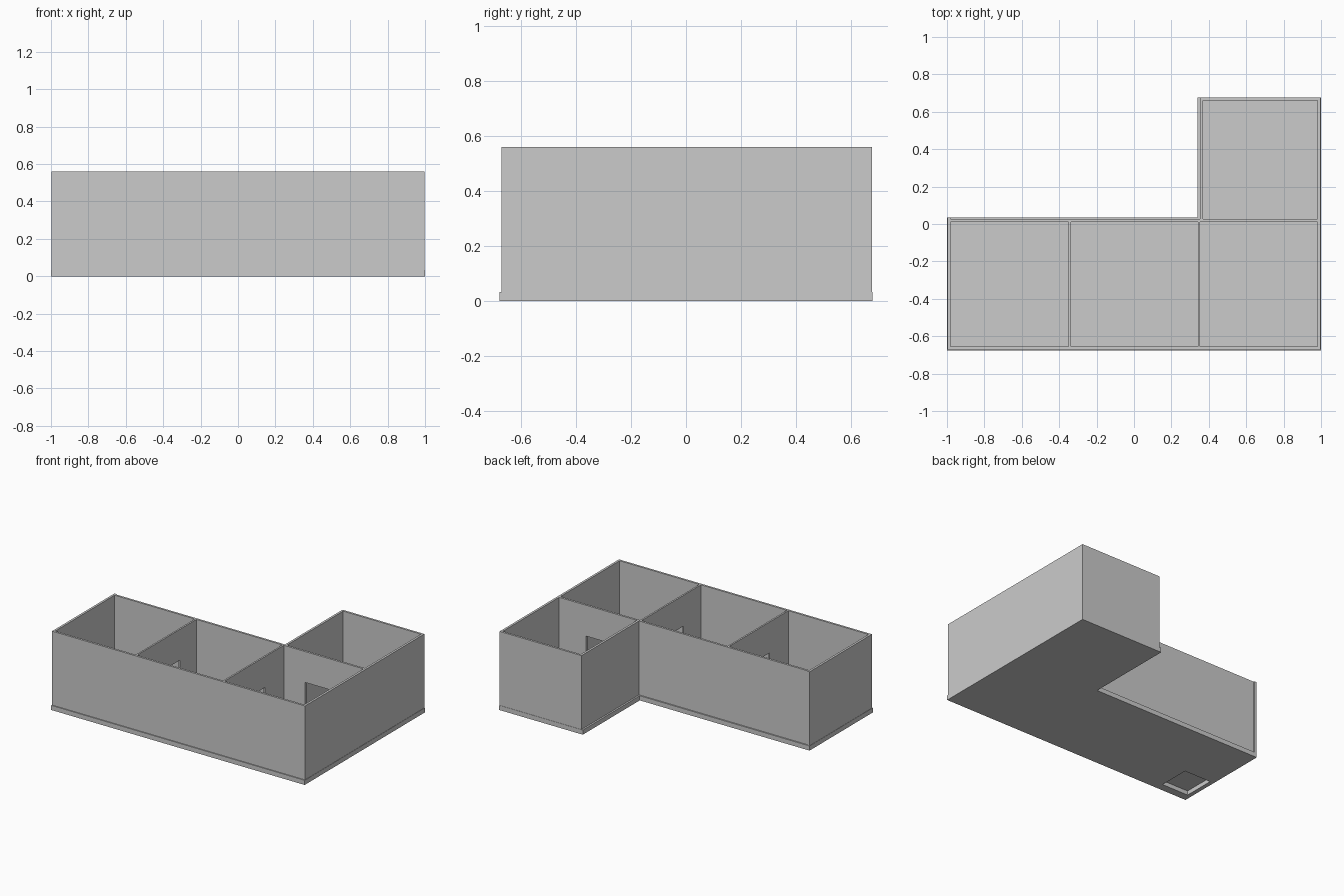
import bpy
import bmesh

cube = bpy.data.objects.get("Cube")
if cube:
    bpy.data.objects.remove(cube, do_unlink=True)

SLAB = 0.033      # floor thickness
TOP = 0.56        # wall top
DOOR_TOP = 0.34   # doorway head

grey = bpy.data.materials.new("plain_grey")
grey.use_nodes = True
grey.diffuse_color = (0.6, 0.6, 0.6, 1)
grey.node_tree.nodes["Principled BSDF"].inputs["Base Color"].default_value = (0.6, 0.6, 0.6, 1)


def prism(name, outline, z0, z1):
    """Vertical prism from a flat outline."""
    bm = bmesh.new()
    base = bm.faces.new([bm.verts.new((x, y, z0)) for x, y in outline])
    grown = bmesh.ops.extrude_face_region(bm, geom=[base])["geom"]
    top = [v for v in grown if isinstance(v, bmesh.types.BMVert)]
    bmesh.ops.translate(bm, verts=top, vec=(0, 0, z1 - z0))
    bmesh.ops.recalc_face_normals(bm, faces=bm.faces)
    mesh = bpy.data.meshes.new(name)
    bm.to_mesh(mesh)
    bm.free()
    mesh.materials.append(grey)
    obj = bpy.data.objects.new(name, mesh)
    bpy.context.collection.objects.link(obj)
    return obj


def box(name, x0, x1, y0, y1, z0=SLAB, z1=TOP):
    return prism(name, [(x0, y0), (x1, y0), (x1, y1), (x0, y1)], z0, z1)


def cut(obj, cutter):
    """Subtract a hidden cutter."""
    cutter.hide_render = True
    cutter.hide_viewport = True
    cutter.display_type = 'WIRE'
    mod = obj.modifiers.new("cut", 'BOOLEAN')
    mod.operation = 'DIFFERENCE'
    mod.solver = 'EXACT'
    mod.object = cutter


# L-shaped floor slab with a square recess in its underside
floor = prism("floor_slab", [(-1, -0.677), (1, -0.677), (1, 0.677),
                             (0.34, 0.677), (0.34, 0.036), (-1, 0.036)], 0, SLAB)
cut(floor, box("recess_cutter", -0.97, -0.76, -0.62, -0.395, -0.1, 0.03))

# outer walls
box("front_wall", -0.998, 0.998, -0.67, -0.655)
box("right_end_wall", -0.998, -0.982, -0.655, 0.034)
box("left_end_wall", 0.982, 0.998, -0.655, 0.675)
box("main_back_wall", -0.982, 0.353, 0.012, 0.027)
box("wing_side_wall", 0.352, 0.368, 0.027, 0.675)
box("wing_back_wall", 0.368, 0.982, 0.66, 0.675)

# cross partitions, each with a doorway
for name, x, d0, d1 in (("right_partition", -0.343, -0.44, -0.175),
                        ("left_partition", 0.347, -0.46, -0.2)):
    x0, x1 = x - 0.006, x + 0.006
    box(name + "_front", x0, x1, -0.655, d0)
    box(name + "_back", x0, x1, d1, 0.012)
    box(name + "_lintel", x0, x1, d0, d1, DOOR_TOP)

# partition between the main row and the wing, with a doorway
box("wing_partition_inner", 0.353, 0.52, 0.012, 0.027)
box("wing_partition_outer", 0.77, 0.982, 0.012, 0.027)
box("wing_partition_lintel", 0.52, 0.77, 0.012, 0.027, DOOR_TOP)
